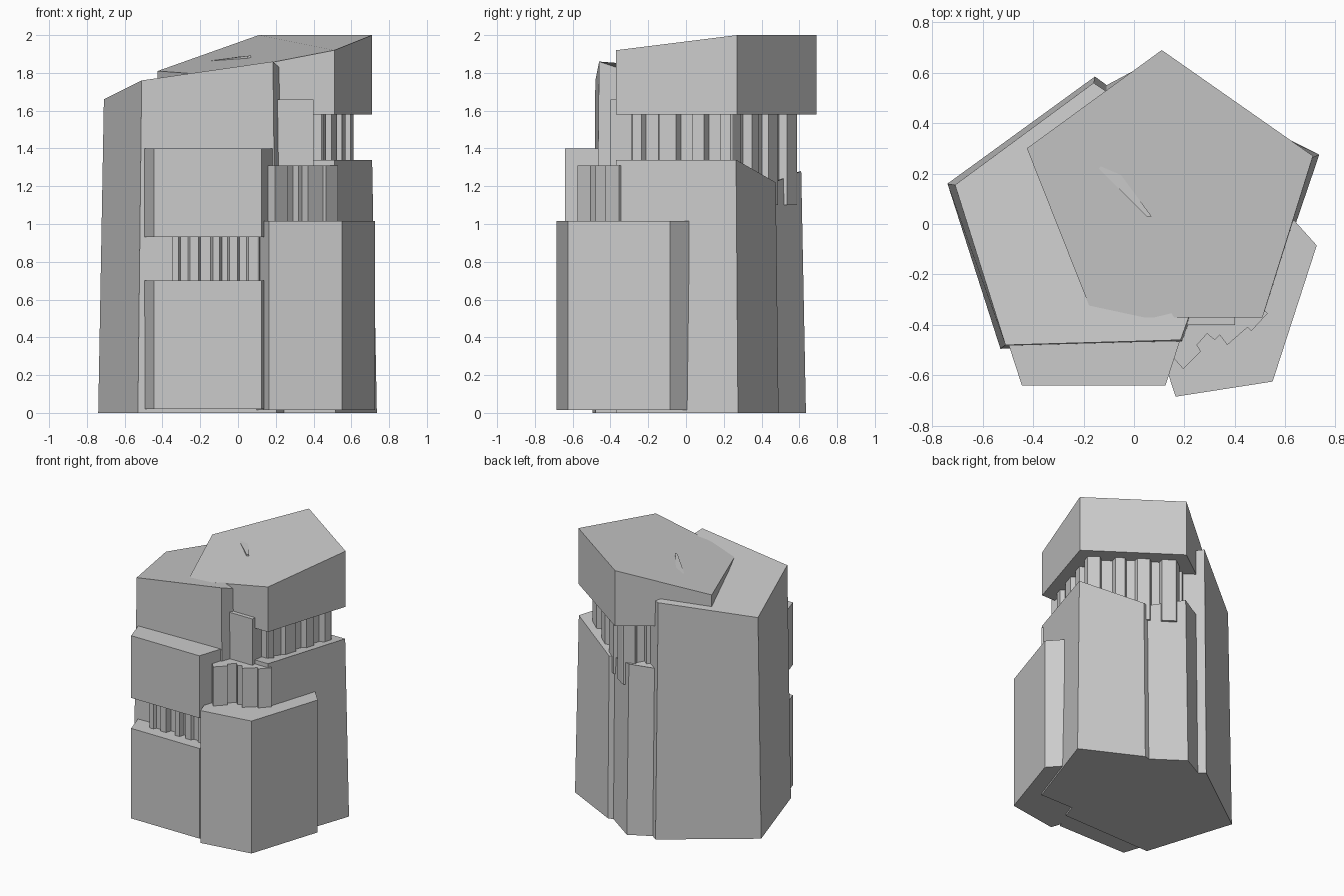
import bpy, bmesh, random
from mathutils import Vector

if "Cube" in bpy.data.objects:
    bpy.data.objects.remove(bpy.data.objects["Cube"])

random.seed(4)


def prism(name, pts, z0, tops, top_pts=None):
    """Column from a plan outline; tops is one height or a height per corner."""
    n = len(pts)
    if not isinstance(tops, (list, tuple)):
        tops = [tops] * n
    top_pts = top_pts or pts
    bm = bmesh.new()
    low = [bm.verts.new((x, y, z0)) for x, y in pts]
    high = [bm.verts.new((x, y, z)) for (x, y), z in zip(top_pts, tops)]
    bm.faces.new(low[::-1])
    bm.faces.new(high)
    for i in range(n):
        j = (i + 1) % n
        bm.faces.new((low[i], low[j], high[j], high[i]))
    bmesh.ops.recalc_face_normals(bm, faces=bm.faces)
    me = bpy.data.meshes.new(name)
    bm.to_mesh(me)
    bm.free()
    ob = bpy.data.objects.new(name, me)
    bpy.context.collection.objects.link(ob)
    return ob


def fluted(pts, steps=5, depth=0.03):
    """Break each straight side into square-edged flutes of random depth."""
    out = []
    for i, p in enumerate(pts):
        a, b = Vector(p), Vector(pts[(i + 1) % len(pts)])
        d = b - a
        inward = Vector((-d.y, d.x)).normalized()
        cuts = [0] + [(k + random.uniform(-.25, .25)) / steps
                      for k in range(1, steps)] + [1]
        for k in range(steps):
            off = inward * (depth * (k % 2) * random.uniform(.6, 1.3))
            e = 0.012
            out.append(tuple(a + d * (cuts[k] + e) + off))
            out.append(tuple(a + d * (cuts[k + 1] - e) + off))
    return out


def scaled(pts, s):
    c = sum((Vector(p) for p in pts), Vector((0, 0))) / len(pts)
    return [tuple(c + (Vector(p) - c) * s) for p in pts]


# Tall left column, slightly tapered, uneven top
prism("left_column",
      [(-.53, -.495), (.205, -.48), (.43, .16), (-.155, .585), (-.74, .16)], 0,
      [1.76, 1.86, 1.65, 1.78, 1.66],
      [(-.51, -.48), (.185, -.46), (.41, .17), (-.16, .56), (-.71, .155)])

# Rear right column: lower body, fluted neck, overhanging cap
cap = [(-.16, -.37), (.51, -.37), (.71, .27), (.11, .69), (-.425, .3)]
prism("rear_column_body",
      [(-.16, -.37), (.515, -.37), (.735, .275), (.31, .49), (.27, .48),
       (.05, .635), (-.11, .55)], 0,
      [1.34, 1.34, 1.34, 1.22, 1.22, 1.28, 1.26],
      [(-.16, -.37), (.51, -.37), (.71, .265), (.31, .475), (.27, .465),
       (.05, .61), (-.11, .53)])
prism("rear_column_neck", fluted(scaled(cap, .83), 7, .04), 1.1, 1.75)
prism("rear_column_cap", cap, 1.58, [1.79, 1.92, 2.0, 2.0, 1.81])
prism("front_stub", [(.205, -.4), (.4, -.4), (.4, -.15), (.205, -.15)], 1.0, 1.66)

# Small chips breaking through the cap
prism("cap_chip_right",
      [(.35, -.03), (.455, -.145), (.49, -.1), (.43, .08), (.35, 0)],
      1.85, [1.927, 1.926, 1.935, 1.945, 1.93])
prism("cap_chip_left", [(-.14, .22), (.05, .03), (.07, .03), (-.1, .26)],
      1.8, [1.865, 1.89, 1.892, 1.876])

# Front left column: two blocks around a fluted neck
fl = [(-.445, -.64), (.125, -.64), (.30, -.1), (-.16, .23), (-.62, -.1)]
prism("front_left_lower_block", fl, .02, .70)
prism("front_left_upper_block", fl, .93, 1.40)
prism("front_left_neck",
      fluted([(-.35, -.56), (.11, -.56), (.2, -.25), (-.35, -.25)], 9, .035),
      .6, 1.0)

# Front right column: block with a fluted stump above
prism("front_right_block",
      [(.165, -.685), (.55, -.625), (.725, -.085), (.45, .22), (.03, -.27)],
      .015, 1.015)
prism("front_right_stump",
      [(.155, -.53), (.195, -.575), (.265, -.505), (.25, -.48), (.29, -.435),
       (.32, -.46), (.34, -.44), (.37, -.48), (.45, -.41), (.465, -.425),
       (.53, -.355), (.42, -.25), (.15, -.25)], .9, 1.31)
